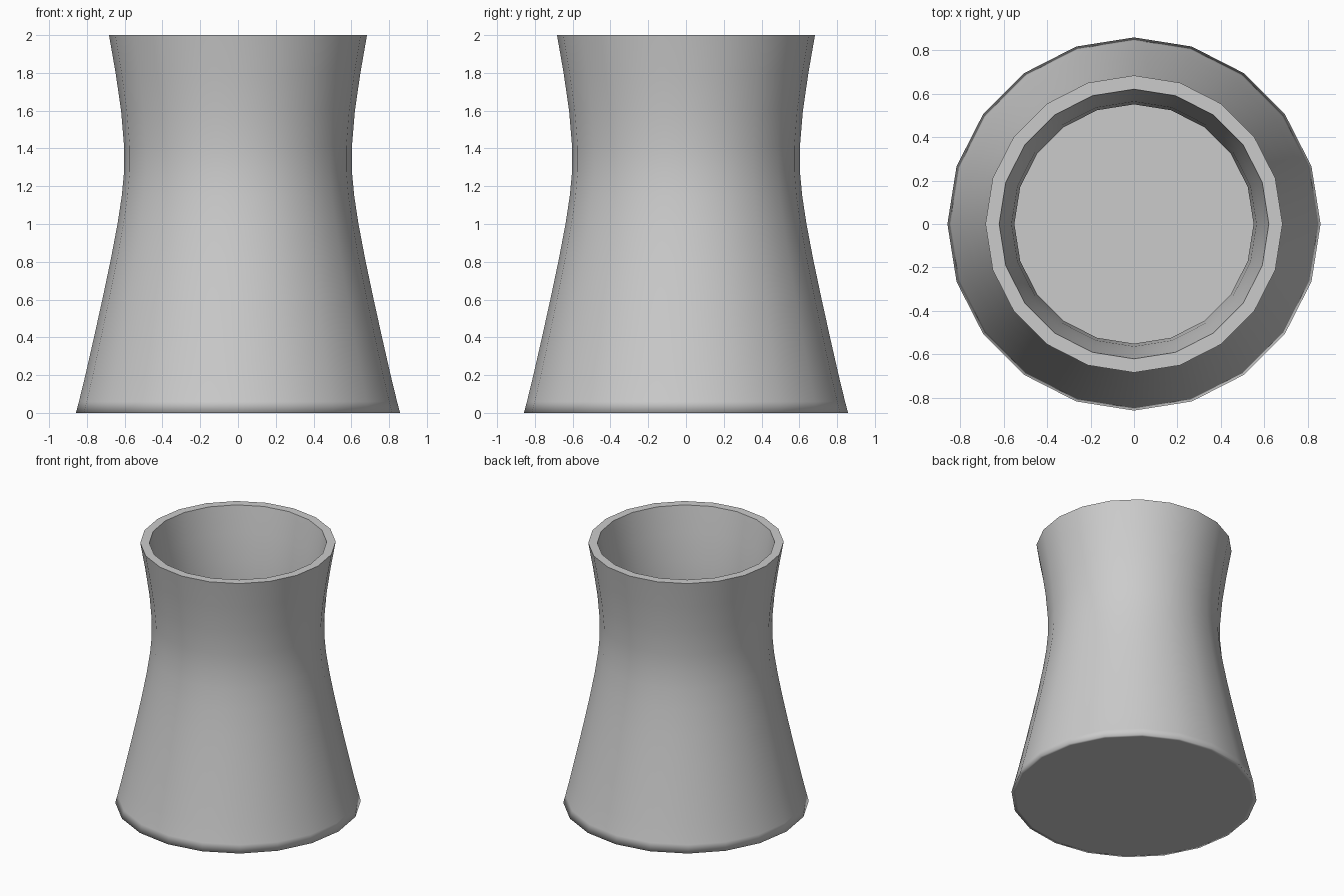
import bpy, bmesh, math

if "Cube" in bpy.data.objects:
    bpy.data.objects.remove(bpy.data.objects["Cube"])

SIDES = 20

# (radius, height) from the underside, up the outer wall, over the rim, down inside
profile = [
    (0.83, 0.0), (0.858, 0.0), (0.842, 0.06), (0.808, 0.2), (0.758, 0.42),
    (0.714, 0.62), (0.672, 0.82), (0.638, 1.0), (0.615, 1.15), (0.603, 1.28),
    (0.603, 1.41), (0.619, 1.6), (0.648, 1.8), (0.683, 2.0),
    (0.62, 2.0), (0.588, 1.8), (0.563, 1.6), (0.55, 1.41), (0.55, 1.28),
    (0.563, 1.15), (0.585, 1.0), (0.615, 0.82), (0.657, 0.62), (0.70, 0.42),
    (0.75, 0.2), (0.782, 0.06),
]
RIM_OUTER, RIM_INNER = 13, 14

# Cooling tower shell: revolve the profile, then cap the base and the inner floor
bm = bmesh.new()
rings = []
for r, z in profile:
    rings.append([bm.verts.new((r * math.cos(math.tau * i / SIDES),
                                r * math.sin(math.tau * i / SIDES), z))
                  for i in range(SIDES)])
for a, b in zip(rings, rings[1:]):
    for i in range(SIDES):
        j = (i + 1) % SIDES
        bm.faces.new((a[i], a[j], b[j], b[i]))
bm.faces.new(rings[0][::-1])
bm.faces.new(rings[-1])
bmesh.ops.recalc_face_normals(bm, faces=bm.faces[:])

# Smooth walls, with crisp rim and floor edges
for f in bm.faces:
    f.smooth = True
for k in (RIM_OUTER, RIM_INNER, len(rings) - 1):
    for i in range(SIDES):
        bm.edges.get((rings[k][i], rings[k][(i + 1) % SIDES])).smooth = False

mesh = bpy.data.meshes.new("tower_shell")
bm.to_mesh(mesh)
bm.free()
bpy.context.collection.objects.link(bpy.data.objects.new("tower_shell", mesh))
